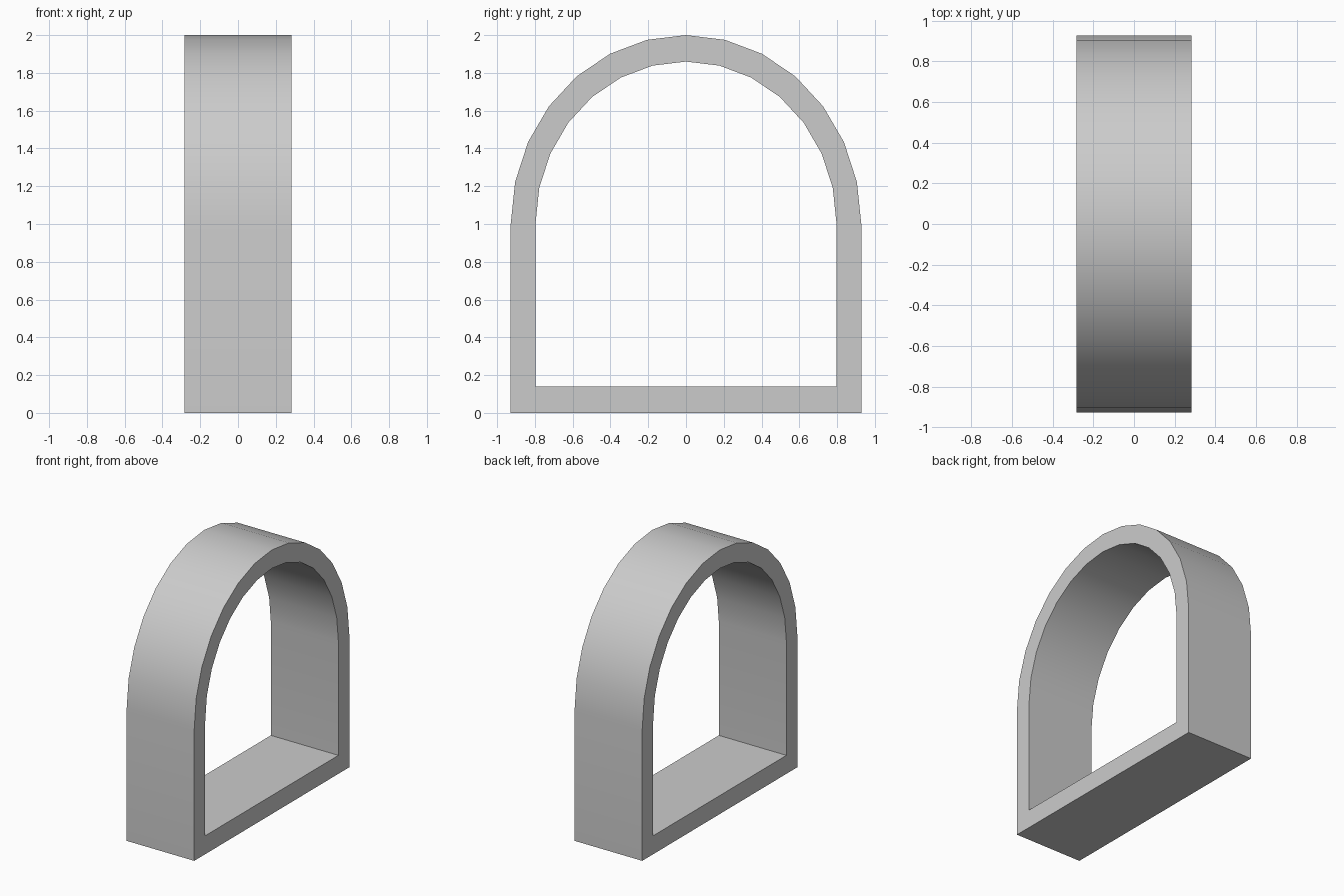
import bpy, bmesh
from math import sin, cos, pi, radians

if "Cube" in bpy.data.objects:
    bpy.data.objects.remove(bpy.data.objects["Cube"])

DEPTH = 0.283    # half thickness along x
SEGMENTS = 14    # sides of the half-round top
SPRING = 1.0     # height where the arch begins


def arch_profile(half_width, rise, floor):
    """Closed (y, z) outline: flat base, straight sides, half-round top."""
    top = [(half_width * cos(pi * i / SEGMENTS), SPRING + rise * sin(pi * i / SEGMENTS))
           for i in range(SEGMENTS + 1)]
    return [(half_width, floor)] + top + [(-half_width, floor)]


bm = bmesh.new()


def add_loop(profile, x):
    return [bm.verts.new((x, y, z)) for y, z in profile]


# Outer and inner outlines on both sides of the frame
outer = arch_profile(0.928, 1.0, 0.0)
inner = arch_profile(0.797, 0.86, 0.14)
loops = [add_loop(outer, -DEPTH), add_loop(outer, DEPTH),
         add_loop(inner, DEPTH), add_loop(inner, -DEPTH)]

# Bridge each loop to the next: outside, one side, inside, other side
n = len(outer)
for k in range(4):
    a, b = loops[k], loops[(k + 1) % 4]
    for i in range(n):
        j = (i + 1) % n
        bm.faces.new((a[i], a[j], b[j], b[i]))
bmesh.ops.recalc_face_normals(bm, faces=bm.faces)

mesh = bpy.data.meshes.new("arch_frame")
bm.to_mesh(mesh)
bm.free()
frame = bpy.data.objects.new("arch_frame", mesh)
bpy.context.collection.objects.link(frame)

# Smooth arch surfaces with sharp rims and corners
bpy.context.view_layer.objects.active = frame
frame.select_set(True)
bpy.ops.object.shade_smooth_by_angle(angle=radians(30))
